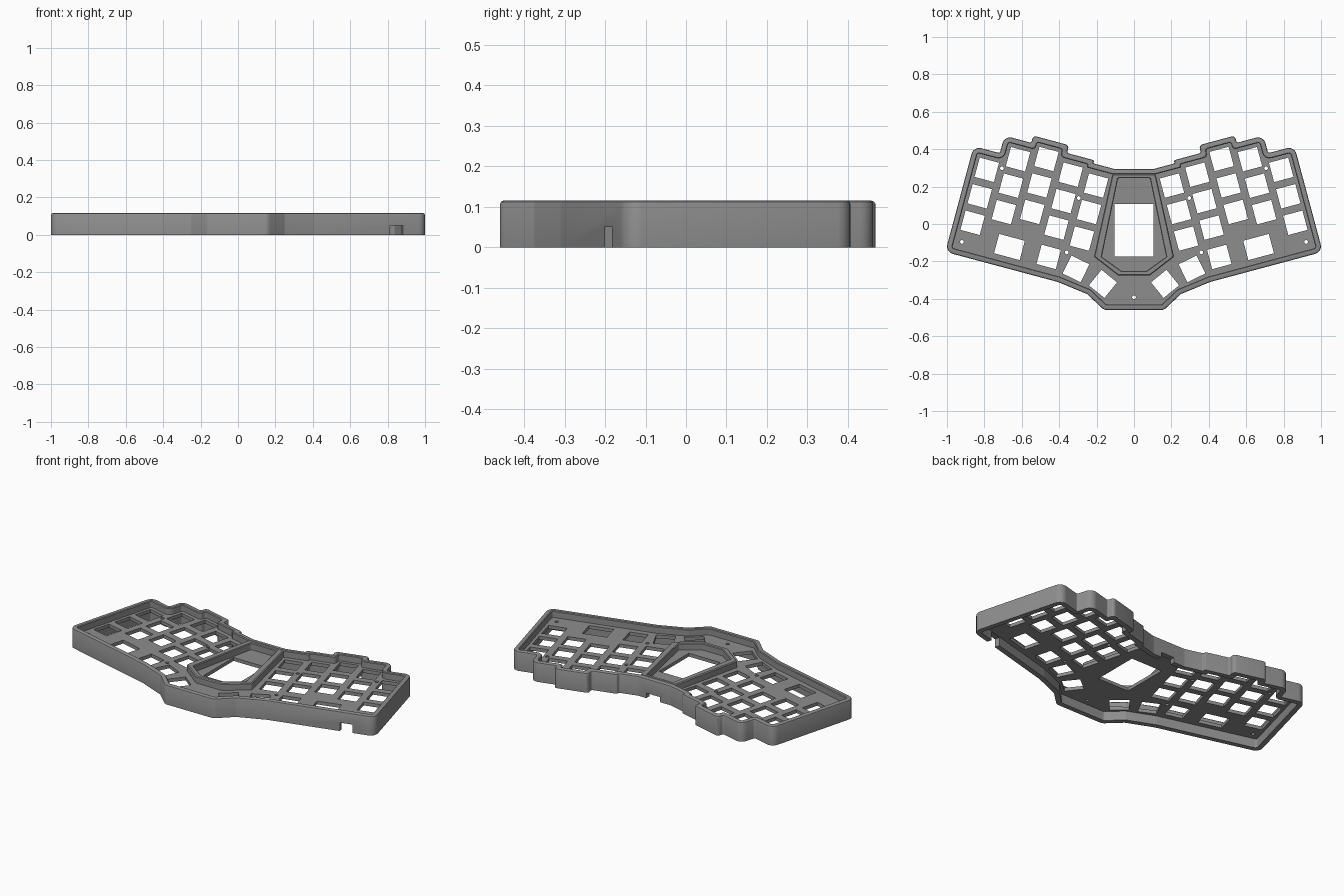
import bpy, bmesh, math
from mathutils import Vector, Matrix

if "Cube" in bpy.data.objects:
    bpy.data.objects.remove(bpy.data.objects["Cube"])

TILT = math.radians(15)      # each key half is turned by this angle
PITCH = 0.1465               # key spacing
HOLE = 0.107                 # key cutout size
HEIGHT = 0.115
PLATE_LOW, PLATE_HIGH = 0.055, 0.075

gray = bpy.data.materials.new("case_gray")
gray.diffuse_color = (0.27, 0.27, 0.27, 1)
gray.use_nodes = True
gray.node_tree.nodes["Principled BSDF"].inputs["Base Color"].default_value = gray.diffuse_color


def tilted(u, v):
    """Point in the tilted key grid to plan coordinates."""
    return (u * math.cos(TILT) - v * math.sin(TILT),
            u * math.sin(TILT) + v * math.cos(TILT))


def mirrored(half):
    """Close a right-hand half outline (top to bottom) with its mirror."""
    return half + [(-x, y) for x, y in reversed(half)]


def offset(poly, d):
    """Move every edge of a clockwise outline inward by d."""
    pts = [Vector(p) for p in poly]
    out = []
    for i, p in enumerate(pts):
        a = (p - pts[i - 1]).normalized()
        b = (pts[(i + 1) % len(pts)] - p).normalized()
        na, nb = Vector((a.y, -a.x)), Vector((b.y, -b.x))
        out.append(p + (na + nb) * (d / (1 + na.dot(nb))))
    return out


def rounded(poly, convex, concave, seg=6):
    """Replace each corner by a circular arc."""
    pts = [Vector(p) for p in poly]
    out = []
    for i, p in enumerate(pts):
        a, b = p - pts[i - 1], pts[(i + 1) % len(pts)] - p
        turn = a.angle(b)
        r = convex if a.x * b.y - a.y * b.x < 0 else concave
        t = min(r * math.tan(turn / 2), 0.47 * min(a.length, b.length))
        p0, p2, w = p - a.normalized() * t, p + b.normalized() * t, math.cos(turn / 2)
        for k in range(seg + 1):
            s = k / seg
            c0, c1, c2 = (1 - s) ** 2, 2 * s * (1 - s) * w, s * s
            out.append((p0 * c0 + p * c1 + p2 * c2) / (c0 + c1 + c2))
    return out


def finish(obj):
    obj.data.materials.append(gray)
    bpy.ops.object.select_all(action='DESELECT')
    obj.select_set(True)
    bpy.context.view_layer.objects.active = obj
    bpy.ops.object.shade_smooth_by_angle(angle=math.radians(28))


def ring_wall(name, loops):
    """Closed wall from (outline, height) loops running round its section."""
    bm = bmesh.new()
    rows = [[bm.verts.new((p[0], p[1], z)) for p in pts] for pts, z in loops]
    n = len(rows[0])
    for j, row in enumerate(rows):
        nxt = rows[(j + 1) % len(rows)]
        for i in range(n):
            k = (i + 1) % n
            bm.faces.new((row[i], row[k], nxt[k], nxt[i]))
    bmesh.ops.recalc_face_normals(bm, faces=bm.faces)
    mesh = bpy.data.meshes.new(name)
    bm.to_mesh(mesh)
    bm.free()
    obj = bpy.data.objects.new(name, mesh)
    bpy.context.collection.objects.link(obj)
    return obj


def notch(name, x, y, angle, width, top):
    """Hidden cutter that opens a cable slot in the wall's lower edge."""
    bpy.ops.mesh.primitive_cube_add(size=1)
    cut = bpy.context.object
    cut.name = name
    cut.matrix_world = (Matrix.Translation((x, y, 0)) @ Matrix.Rotation(angle, 4, 'Z')
                        @ Matrix.Diagonal((width, 0.12, top * 2, 1)))
    cut.hide_render = True
    cut.hide_viewport = True
    return cut


# Key columns: grid position of the top key of each column
columns = [(0.249 + PITCH * i, v) for i, v in enumerate((0.146, 0.167, 0.2145, 0.174, 0.076))]

# Case outline, stepped along the back to follow the columns
steps = [(0.294, 0.257), (0.294, 0.274), (0.444, 0.274), (0.444, 0.317), (0.643, 0.317),
         (0.643, 0.277), (0.791, 0.277), (0.791, 0.180), (0.936, 0.180), (0.936, -0.405)]
half = [(0.108, 0.295)] + [tilted(*s) for s in steps]
half += [(0.407, -0.31), (0.25, -0.375), (0.16, -0.46)]
outline = mirrored(half)


def case_loop(d):
    return rounded(offset(outline, d), max(0.042 - d, 0.012), 0.01 + d)


# Outer wall with softened top edges
wall = ring_wall("outer_wall", [
    (case_loop(0), 0), (case_loop(0), HEIGHT - 0.008), (case_loop(0.0025), HEIGHT - 0.0025),
    (case_loop(0.008), HEIGHT), (case_loop(0.026), HEIGHT),
    (case_loop(0.03), HEIGHT - 0.004), (case_loop(0.03), 0)])
cutters = [notch("front_slot_cutter", 0.845, -0.185, TILT, 0.072, 0.05),
           notch("back_slot_cutter", 0.01, 0.29, 0, 0.09, 0.03)]
for c in cutters:
    mod = wall.modifiers.new(c.name, 'BOOLEAN')
    mod.operation, mod.solver, mod.object = 'DIFFERENCE', 'EXACT', c
finish(wall)

# Raised wall around the central display pocket
pocket_out = mirrored([(0.115, 0.268), (0.214, -0.175), (0.085, -0.275)])
pocket_in = mirrored([(0.085, 0.245), (0.172, -0.175), (0.068, -0.25)])


def pocket_loop(poly, d):
    return rounded(offset(poly, d), 0.008, 0.008, 3)


finish(ring_wall("display_wall", [
    (pocket_loop(pocket_out, 0), PLATE_LOW + 0.01), (pocket_loop(pocket_out, 0), HEIGHT - 0.005),
    (pocket_loop(pocket_out, 0.005), HEIGHT), (pocket_loop(pocket_in, -0.004), HEIGHT),
    (pocket_loop(pocket_in, 0), HEIGHT - 0.004), (pocket_loop(pocket_in, 0), PLATE_LOW + 0.01)]))


# Plate openings
def rect(x, y, w, h, angle):
    c, s = math.cos(angle), math.sin(angle)
    return [(x + a * w / 2 * c - b * h / 2 * s, y + a * w / 2 * s + b * h / 2 * c)
            for a, b in ((-1, -1), (1, -1), (1, 1), (-1, 1))]


def circle(x, y, r=0.01, n=16):
    return [(x + r * math.cos(math.tau * i / n), y + r * math.sin(math.tau * i / n))
            for i in range(n)]


holes = [rect(*tilted(u, v - PITCH * row), HOLE, HOLE, TILT)
         for u, v in columns for row in range(3)]
holes += [rect(0.666, -0.123, 0.142, HOLE, TILT),              # wide lower key
          rect(0.456, -0.176, HOLE, HOLE, TILT),               # thumb keys
          rect(0.31, -0.24, HOLE, HOLE, math.radians(26)),
          rect(0.166, -0.32, HOLE, HOLE, math.radians(39))]
holes += [circle(*p) for p in ((0.92, -0.096), (0.706, 0.298), (0.296, 0.139), (0.36, -0.152))]
holes += [[(-x, y) for x, y in h] for h in holes]
holes += [circle(0, -0.392), rect(0, -0.034, 0.208, 0.282, 0)]  # screw, display window

# Key plate: filled outline with all openings
curve = bpy.data.curves.new("key_plate", 'CURVE')
curve.dimensions, curve.fill_mode = '2D', 'BOTH'
curve.extrude = (PLATE_HIGH - PLATE_LOW) / 2
for pts in [case_loop(0.027)] + holes:
    sp = curve.splines.new('POLY')
    sp.points.add(len(pts) - 1)
    for q, p in zip(sp.points, pts):
        q.co = (p[0], p[1], 0, 1)
    sp.use_cyclic_u = True
plate = bpy.data.objects.new("key_plate", curve)
plate.location.z = (PLATE_LOW + PLATE_HIGH) / 2
bpy.context.collection.objects.link(plate)
bpy.ops.object.select_all(action='DESELECT')
plate.select_set(True)
bpy.context.view_layer.objects.active = plate
bpy.ops.object.convert(target='MESH')
finish(bpy.context.object)
